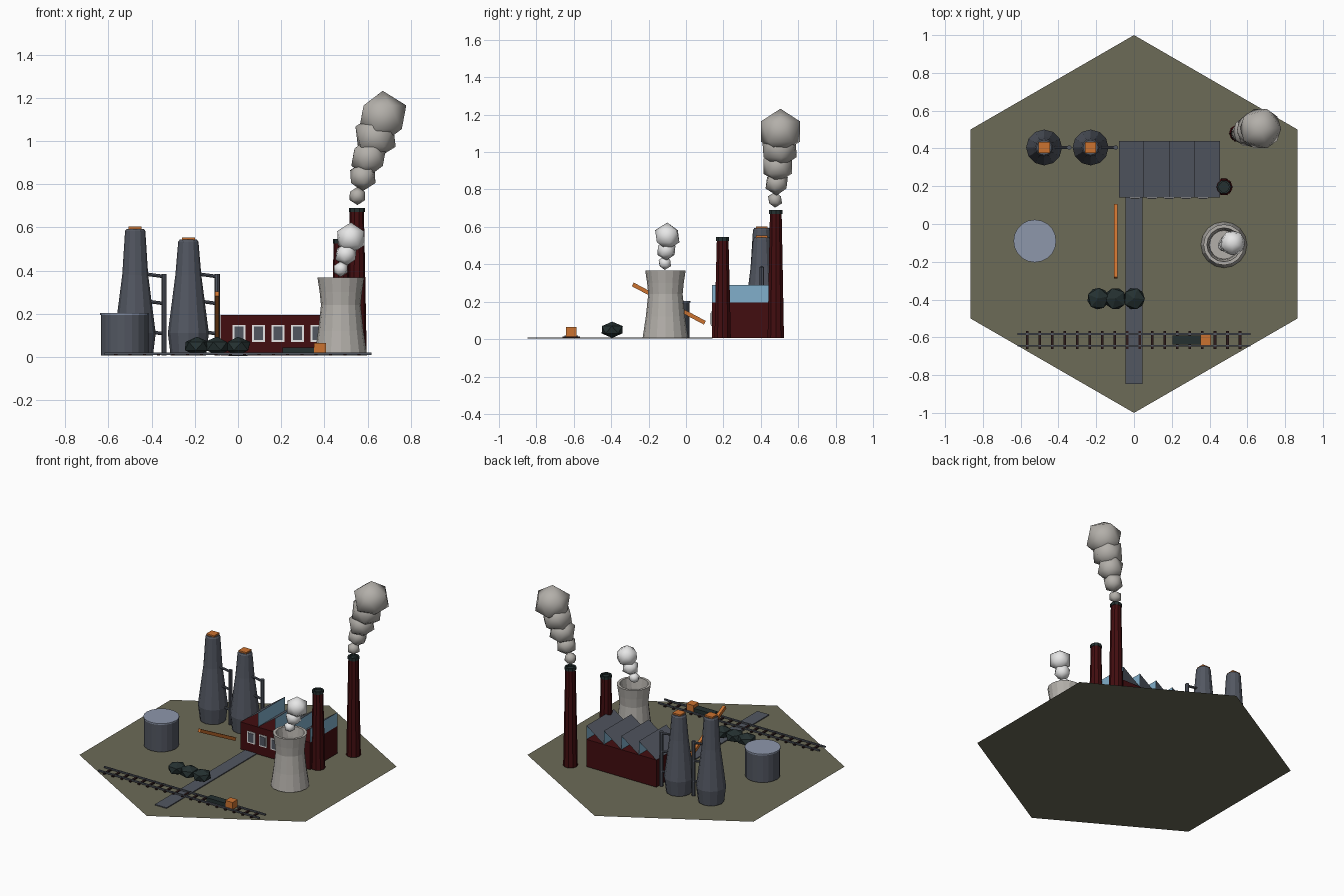
import bpy, bmesh, math, random
from mathutils import Vector, Matrix

random.seed(4)
cube = bpy.data.objects.get("Cube")
if cube:
    bpy.data.objects.remove(cube, do_unlink=True)


def material(name, r, g, b):
    m = bpy.data.materials.new(name)
    m.use_nodes = True
    m.diffuse_color = (r, g, b, 1)
    m.node_tree.nodes["Principled BSDF"].inputs["Base Color"].default_value = (r, g, b, 1)
    return m


GROUND = material("olive ground", 0.15, 0.145, 0.095)
BRICK = material("dark red brick", 0.055, 0.004, 0.005)
STEEL = material("slate steel", 0.085, 0.095, 0.12)
LID = material("pale blue steel", 0.27, 0.31, 0.41)
GLASS = material("sky glass", 0.22, 0.43, 0.6)
ORANGE = material("hot orange", 0.6, 0.17, 0.03)
COAL = material("green black coal", 0.018, 0.03, 0.03)
CONCRETE = material("warm concrete", 0.45, 0.43, 0.4)
WHITE = material("white", 0.8, 0.8, 0.8)
TIMBER = material("dark timber", 0.025, 0.01, 0.01)


def finish(name, bm, mat, smooth=False):
    mesh = bpy.data.meshes.new(name)
    bm.to_mesh(mesh)
    bm.free()
    mesh.materials.append(mat)
    for p in mesh.polygons:
        p.use_smooth = smooth
    obj = bpy.data.objects.new(name, mesh)
    bpy.context.collection.objects.link(obj)
    return obj


def box(name, center, size, mat, tilt=0):
    bm = bmesh.new()
    bmesh.ops.create_cube(bm, size=1, matrix=Matrix.LocRotScale(
        Vector(center), Matrix.Rotation(tilt, 3, "X"), Vector(size)))
    return finish(name, bm, mat)


def planes(name, quads, mat):
    bm = bmesh.new()
    for quad in quads:
        bm.faces.new([bm.verts.new(co) for co in quad])
    return finish(name, bm, mat)


def lathe(name, x, y, profile, mat, sides=12, cap=True):
    """Stack rings of (radius, height) around a vertical axis."""
    bm = bmesh.new()
    rings = [[bm.verts.new((x + r * math.cos(math.tau * i / sides),
                            y + r * math.sin(math.tau * i / sides), z))
              for i in range(sides)] for r, z in profile]
    for low, high in zip(rings, rings[1:]):
        for i in range(sides):
            j = (i + 1) % sides
            bm.faces.new((low[i], low[j], high[j], high[i]))
    if cap:
        bm.faces.new(rings[-1])
    return finish(name, bm, mat)


def pipe(name, start, end, radius, mat):
    a, b = Vector(start), Vector(end)
    bm = bmesh.new()
    turn = (b - a).to_track_quat("Z", "Y")
    bmesh.ops.create_cone(bm, cap_ends=True, segments=8, radius1=radius, radius2=radius,
                          depth=(b - a).length,
                          matrix=Matrix.LocRotScale((a + b) / 2, turn, None))
    return finish(name, bm, mat)


def lump(name, center, radius, mat, squash=1, smooth=False):
    bm = bmesh.new()
    spin = Matrix.Rotation(random.uniform(0, math.tau), 4, "Z")
    bmesh.ops.create_icosphere(bm, subdivisions=1, radius=radius,
                               matrix=Matrix.Translation(center)
                               @ Matrix.Diagonal((1, 1, squash, 1)) @ spin)
    return finish(name, bm, mat, smooth)


BASE = 0.006

# Hexagonal ground sheet
planes("ground", [[(math.sin(k * math.pi / 3), math.cos(k * math.pi / 3), 0)
                   for k in range(6, 0, -1)]], GROUND)
box("road", (0, -0.353, 0.007), (0.09, 0.987, 0.006), STEEL)

# Factory hall with five framed windows
X0, X1, Y0, Y1, WALL, PEAK = -0.08, 0.455, 0.14, 0.44, 0.195, 0.29
box("factory_hall", ((X0 + X1) / 2, (Y0 + Y1) / 2, (WALL + BASE) / 2),
    (X1 - X0, Y1 - Y0, WALL - BASE), BRICK)
for i in range(5):
    x = 0.005 + i * 0.09
    box("window_frame", (x, Y0 - 0.002, 0.109), (0.06, 0.006, 0.08), WHITE)
    box("window_pane", (x, Y0 - 0.005, 0.109), (0.042, 0.006, 0.062), STEEL)

# Open sawtooth roof: sloped sheets and upright glazing facing +x
step = (X1 - X0) / 4
slopes, glazing = [], []
for i in range(4):
    a, b = X0 + i * step, X0 + (i + 1) * step
    slopes.append([(a, Y0, WALL), (b, Y0, PEAK), (b, Y1, PEAK), (a, Y1, WALL)])
    glazing.append([(b, Y0, WALL), (b, Y1, WALL), (b, Y1, PEAK), (b, Y0, PEAK)])
planes("roof_slopes", slopes, STEEL)
planes("roof_glazing", glazing, GLASS)

# Brick chimneys with dark caps
for x, y, top in ((0.55, 0.48, 0.69), (0.476, 0.196, 0.545)):
    lathe("chimney", x, y, [(0.046, BASE), (0.039, top * 0.55), (0.033, top - 0.02)], BRICK, 10)
    lathe("chimney_cap", x, y, [(0.03, top - 0.02), (0.037, top - 0.02), (0.037, top),
                                (0.027, top), (0.027, top - 0.012)], COAL, 10)

# Hollow cooling tower
lathe("cooling_tower", 0.476, -0.11,
      [(0.122, BASE), (0.105, 0.12), (0.092, 0.24), (0.098, 0.3), (0.108, 0.367),
       (0.09, 0.367), (0.08, 0.3), (0.076, 0.24)], CONCRETE, 16)

# Blast furnaces with glowing tops and downcomer pipes
for x, top in ((-0.476, 0.593), (-0.23, 0.543)):
    y = 0.405
    lathe("furnace", x, y, [(0.082, BASE), (0.095, 0.11), (0.06, 0.38), (0.047, top - 0.01),
                            (0.04, top)], STEEL)
    box("furnace_glow", (x, y, top + 0.004), (0.06, 0.06, 0.012), ORANGE)
    px = x + 0.134
    pipe("downcomer", (px, y, BASE), (px, y, 0.385), 0.012, STEEL)
    for z in (0.375, 0.25, 0.11):
        pipe("furnace_link", (x + 0.04, y, z + 0.01), (px, y, z - 0.003), 0.008, STEEL)

# Storage tank
lathe("storage_tank", -0.525, -0.09, [(0.11, BASE), (0.11, 0.195)], STEEL, 20)
lathe("tank_lid", -0.525, -0.09, [(0.113, 0.195), (0.113, 0.204)], LID, 20)

# Inclined conveyor
drop, run = 0.205, 0.385
box("conveyor", (-0.097, -0.092, 0.19), (0.02, math.hypot(drop, run), 0.022), ORANGE,
    -math.atan2(drop, run))

# Coal heaps
for x in (-0.19, -0.098, 0.0):
    lump("coal_heap", (x, -0.395, 0.05), 0.064, COAL, 0.68)

# Railway
for i in range(18):
    box("sleeper", (-0.566 + i * 0.0663, -0.613, 0.01), (0.014, 0.095, 0.008), TIMBER)
for y in (-0.582, -0.645):
    box("rail", (0, y, 0.015), (1.235, 0.009, 0.01), STEEL)

# Shunting engine
box("engine_body", (0.28, -0.614, 0.03), (0.15, 0.05, 0.028), COAL)
box("engine_cab", (0.38, -0.614, 0.04), (0.056, 0.056, 0.05), ORANGE)

# Smoke plumes
for x, y, z, r in ((0.553, 0.476, 0.745, 0.042), (0.578, 0.485, 0.835, 0.067),
                   (0.605, 0.49, 0.925, 0.09), (0.637, 0.5, 1.02, 0.105),
                   (0.67, 0.505, 1.11, 0.122)):
    lump("chimney_smoke", (x, y, z), r, CONCRETE, 1, True)
for x, y, z, r in ((0.476, -0.113, 0.407, 0.037), (0.5, -0.105, 0.475, 0.055),
                   (0.523, -0.1, 0.55, 0.073)):
    lump("tower_steam", (x, y, z), r, WHITE, 1, True)
